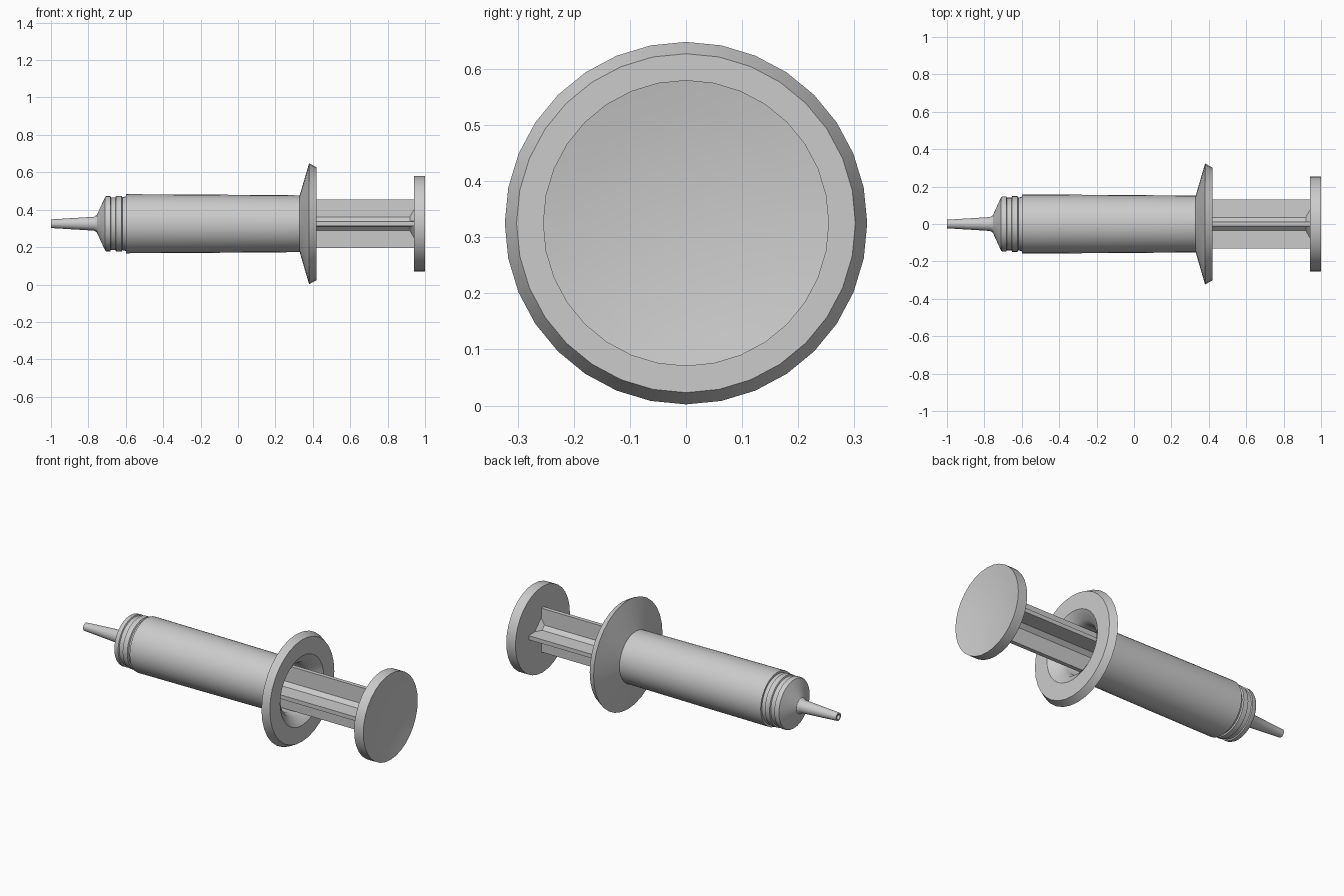
import bpy, bmesh, math
from math import sin, cos, pi

if "Cube" in bpy.data.objects:
    bpy.data.objects.remove(bpy.data.objects["Cube"])

CZ = 0.325  # height of the long axis


def finish(bm, name, smooth=True):
    bmesh.ops.remove_doubles(bm, verts=bm.verts, dist=1e-5)
    bmesh.ops.recalc_face_normals(bm, faces=bm.faces)
    me = bpy.data.meshes.new(name)
    bm.to_mesh(me)
    bm.free()
    ob = bpy.data.objects.new(name, me)
    ob.location.z = CZ
    bpy.context.collection.objects.link(ob)
    if smooth:
        bpy.ops.object.select_all(action='DESELECT')
        ob.select_set(True)
        bpy.context.view_layer.objects.active = ob
        bpy.ops.object.shade_smooth_by_angle(angle=math.radians(30))
    return ob


def lathe(name, profile, sides=32, smooth=True, turn=0.0):
    """Revolve (x, radius) points about the x axis."""
    bm = bmesh.new()
    rings = []
    for x, r in profile:
        if r == 0:
            rings.append([bm.verts.new((x, 0, 0))] * sides)
        else:
            rings.append([bm.verts.new((x, r * sin(turn + 2 * pi * i / sides),
                                        r * cos(turn + 2 * pi * i / sides)))
                          for i in range(sides)])
    for a, b in zip(rings, rings[1:]):
        for i in range(sides):
            j = (i + 1) % sides
            bm.faces.new(dict.fromkeys((a[i], a[j], b[j], b[i])))
    return finish(bm, name, smooth)


# hollow barrel with flared finger flange
lathe("barrel", [
    (-0.60, 0.14), (-0.60, 0.158), (-0.2, 0.156), (0.33, 0.152),
    (0.38, 0.323), (0.42, 0.302), (0.42, 0.205), (0.385, 0.155),
    (0.35, 0.137), (-0.60, 0.14)])

# tapered nozzle, shoulder and grooved collar
lathe("nozzle", [
    (-0.90, 0.0), (-1.0, 0.014), (-1.0, 0.023), (-0.77, 0.037),
    (-0.755, 0.046), (-0.71, 0.144), (-0.703, 0.148), (-0.683, 0.148),
    (-0.680, 0.141), (-0.655, 0.141), (-0.652, 0.149), (-0.622, 0.149),
    (-0.618, 0.141), (-0.60, 0.146), (-0.59, 0.0)])

# plunger rod: cross-shaped section with chamfered inner corners
quarter = [(-0.012, 0.13), (0.012, 0.13), (0.014, 0.036), (0.036, 0.014)]
section = []
for k in range(4):
    a = -k * pi / 2
    section += [(y * cos(a) - z * sin(a), y * sin(a) + z * cos(a)) for y, z in quarter]
bm = bmesh.new()
face = bm.faces.new([bm.verts.new((-0.5, y, z)) for y, z in section])
ext = bmesh.ops.extrude_face_region(bm, geom=[face])
bmesh.ops.translate(bm, vec=(1.45, 0, 0),
                    verts=[v for v in ext["geom"] if isinstance(v, bmesh.types.BMVert)])
finish(bm, "plunger_rod", smooth=False)

# piston inside the barrel
lathe("piston", [(-0.58, 0), (-0.55, 0.134), (-0.48, 0.134), (-0.48, 0)])

# gusset where the rod meets the thumb pad
lathe("pad_gusset", [(0.91, 0), (0.91, 0.036), (0.942, 0.09), (0.942, 0)],
      sides=4, smooth=False)

# dished thumb pad
dish = [(1.0 - 0.025 * (1 - (r / 0.255) ** 2), r) for r in (0.255, 0.2, 0.14, 0.07, 0)]
lathe("thumb_pad", [(0.94, 0), (0.94, 0.255)] + dish)
